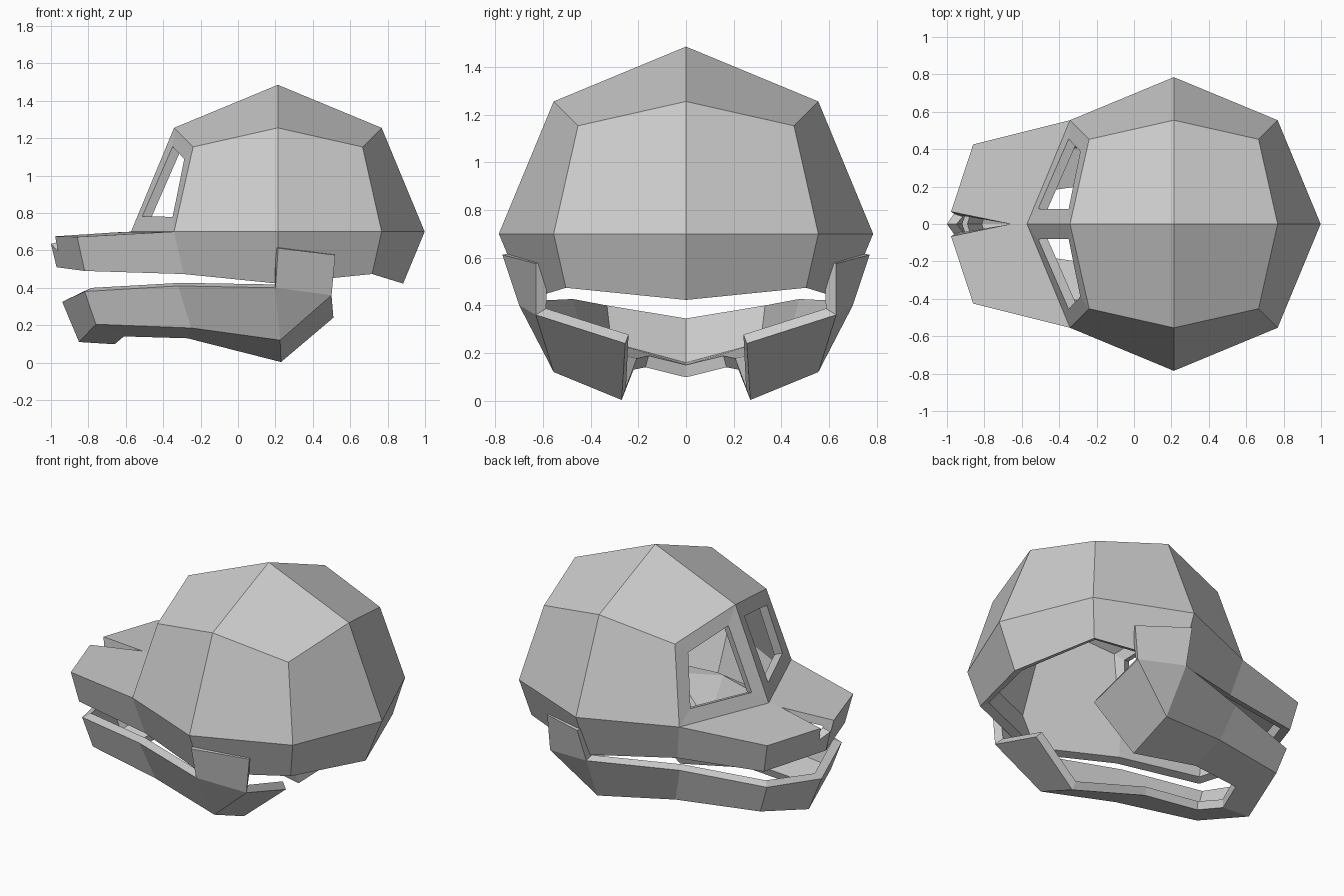
import bpy, bmesh
from mathutils import Vector

if "Cube" in bpy.data.objects:
    bpy.data.objects.remove(bpy.data.objects["Cube"])


def add_faces(bm, pts, faces):
    """Add polygons whose corners are named points."""
    made = {k: bm.verts.new(p) for k, p in pts.items()}
    for f in faces:
        bm.faces.new([made[k] for k in f])


def finish(name, bm, ref, outward, thickness):
    """Weld, orient normals outward, then mirror in y and thicken inward."""
    bmesh.ops.remove_doubles(bm, verts=bm.verts[:], dist=0.012)
    bmesh.ops.recalc_face_normals(bm, faces=bm.faces[:])
    near = min(bm.faces, key=lambda f: (f.calc_center_median() - Vector(ref)).length)
    near.normal_update()
    if near.normal.dot(Vector(outward)) < 0:
        bmesh.ops.reverse_faces(bm, faces=bm.faces[:])
    me = bpy.data.meshes.new(name)
    bm.to_mesh(me)
    bm.free()
    ob = bpy.data.objects.new(name, me)
    bpy.context.collection.objects.link(ob)
    m = ob.modifiers.new("mirror", 'MIRROR')
    m.use_axis = (False, True, False)
    m.use_clip = True
    s = ob.modifiers.new("wall", 'SOLIDIFY')
    s.thickness = thickness
    s.offset = -1
    s.use_even_offset = True
    return ob


# Cranium: half of a once-subdivided cube rounded to a ball, open below
CX, CZ = 0.213, 0.70
RADIUS = {1: 0.785, 2: 0.555, 3: 0.453}


def ball(s):
    n = sum(1 for c in s if c)
    return Vector([c * RADIUS[n] for c in s])


bm = bmesh.new()
bmesh.ops.create_cube(bm, size=2)
bmesh.ops.subdivide_edges(bm, edges=bm.edges[:], cuts=1, use_grid_fill=True)
drop = [v for v in bm.verts if v.co.y > 0.5 or (v.co - Vector((0, 0, -1))).length < 0.1]
bmesh.ops.delete(bm, geom=drop, context='VERTS')
front = [f for f in bm.faces if all(v.co.x < -0.5 for v in f.verts)]
eye = [f for f in front if f.calc_center_median().z > 0]
cheek = [f for f in front if f.calc_center_median().z < 0]
for v in bm.verts:
    s = tuple(round(c) for c in v.co)
    p = ball(s)
    if s[2] < 0:  # lower ring sits halfway down
        p = (p + ball((s[0], s[1], 0))) / 2
    v.co = p + Vector((CX, 0, CZ))
bm.normal_update()

# Eye socket: inset the front panel and open it
bmesh.ops.inset_individual(bm, faces=eye, thickness=0.085, use_even_offset=True)
bmesh.ops.delete(bm, geom=eye + cheek, context='FACES')

# Upper muzzle with nose opening and small spine
add_faces(bm, {
    'A': (-0.572, 0, 0.70), 'B': (-0.342, -0.555, 0.70),
    'C': (-0.86, -0.425, 0.672), 'D': (-0.978, -0.066, 0.675),
    'E': (-0.66, 0, 0.696), 'F': (-0.962, -0.055, 0.595),
    'G': (-1.0, 0, 0.635), 'H': (-0.97, 0, 0.51),
    'I': (-0.82, -0.40, 0.49), 'K': (-0.291, -0.504, 0.4735),
}, ['ABCDE', 'CIHGFD', 'BKIC'])
finish("skull", bm, (0.5, -0.5, 1.0), (1, -1, 1), 0.05)

# Lower jaw: ramus, angle, side, underside and chin
bm = bmesh.new()
add_faces(bm, {
    'P': (0.215, -0.77, 0.612), 'Q': (0.52, -0.63, 0.575),
    'R': (0.50, -0.63, 0.36), 'S': (0.20, -0.70, 0.40),
    'T': (0.51, -0.255, 0.24), 'U': (0.23, -0.27, 0.003),
    'V': (0.225, -0.555, 0.12), 'M': (-0.32, -0.52, 0.41),
    'N': (-0.25, -0.46, 0.185), 'J': (-0.82, -0.37, 0.38),
    'K': (-0.76, -0.35, 0.205), 'c': (-0.94, 0, 0.325),
    'd': (-0.85, 0, 0.11), 'e': (-0.66, 0, 0.098),
    'k': (-0.61, -0.17, 0.14), 'n': (-0.27, -0.22, 0.13),
}, ['PQRS', 'RSV', 'RVUT', 'SMNV', 'MJKN', 'JcdK', 'VNnU', 'NKkn', 'Kdek'])
finish("lower_jaw", bm, (0.36, -0.68, 0.49), (0.3, -1, 0), 0.05)
